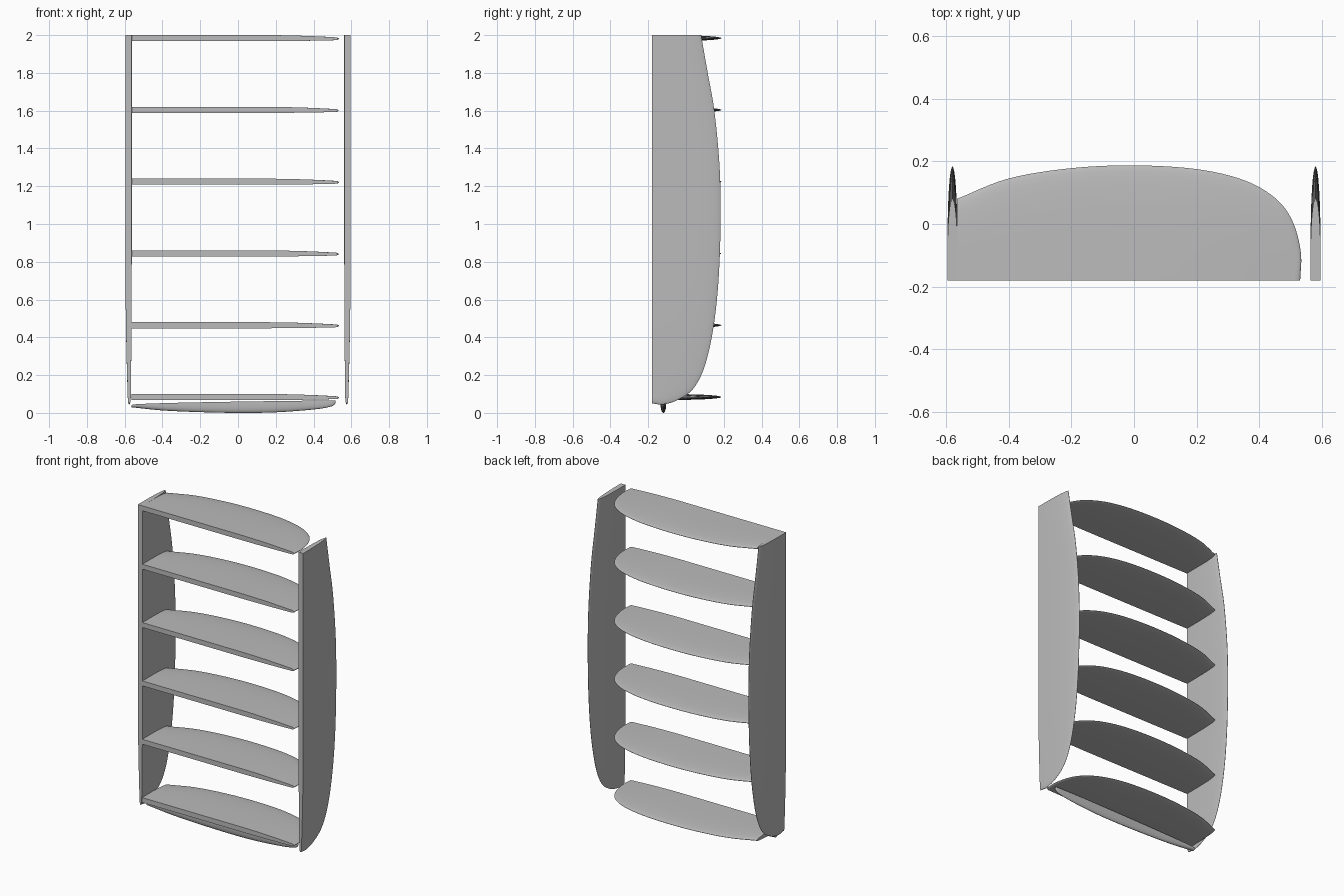
import bpy, bmesh, math
from mathutils import Vector

cube = bpy.data.objects.get("Cube")
if cube:
    bpy.data.objects.remove(cube, do_unlink=True)

grey = bpy.data.materials.new("plain grey")
grey.use_nodes = True
grey.diffuse_color = (0.5, 0.5, 0.5, 1)
bsdf = next(n for n in grey.node_tree.nodes if n.type == 'BSDF_PRINCIPLED')
bsdf.inputs["Base Color"].default_value = (0.5, 0.5, 0.5, 1)


def smooth_path(points, steps=6):
    """Catmull-Rom curve through 2D points."""
    p = [Vector(q) for q in points]
    p = [p[0] * 2 - p[1]] + p + [p[-1] * 2 - p[-2]]
    path = []
    for a, b, c, d in zip(p, p[1:], p[2:], p[3:]):
        for i in range(steps):
            t = i / steps
            path.append(0.5 * (2 * b + (c - a) * t + (2 * a - 5 * b + 4 * c - d) * t * t
                               + (3 * b - a - 3 * c + d) * t ** 3))
    return path + [p[-2]]


def half_board(name, outline, edge, thick, place, rows=10):
    """Board split lengthwise: square cut edge, thinning to a rounded rail."""
    path = smooth_path(outline)
    root = path[0].x
    reach = max(abs(q.x - root) for q in path)
    sign = 1 if path[-1].x > root else -1
    bm = bmesh.new()
    decks, bellies, f = [], [], 0
    for q in path:
        f = max(f, abs(q.x - root) / reach)
        cut = Vector((root + sign * reach * f * 0.97, edge(f)))
        full = thick * (1 - 0.5 * max(0, (f - 0.65) / 0.35) ** 2)
        deck, belly = [], []
        for j in range(rows + 1):
            u = math.sin(j / rows * math.pi / 2)
            s, w = cut.lerp(q, u)
            half = full / 2 * max(0.06, math.sqrt(max(0, 1 - u ** 3)))
            mid = -0.4 * (thick - full) / 2
            deck.append(bm.verts.new(place(s, w, mid + half)))
            belly.append(bm.verts.new(place(s, w, mid - half)))
        decks.append(deck)
        bellies.append(belly)
    # Skin each station as a closed loop, then cap the two ends
    loops = [d + b[::-1] for d, b in zip(decks, bellies)]
    for a, b in zip(loops, loops[1:]):
        for k in range(len(a)):
            n = (k + 1) % len(a)
            bm.faces.new((a[k], a[n], b[n], b[k]))
    bm.faces.new(loops[0])
    bm.faces.new(loops[-1][::-1])
    bmesh.ops.remove_doubles(bm, verts=bm.verts, dist=0.0002)
    bmesh.ops.recalc_face_normals(bm, faces=bm.faces)
    mesh = bpy.data.meshes.new(name)
    bm.to_mesh(mesh)
    bm.free()
    mesh.materials.append(grey)
    obj = bpy.data.objects.new(name, mesh)
    bpy.context.collection.objects.link(obj)
    bpy.ops.object.select_all(action='DESELECT')
    bpy.context.view_layer.objects.active = obj
    obj.select_set(True)
    bpy.ops.object.shade_smooth_by_angle(angle=math.radians(35))
    return obj


FRONT = -0.18

# Upright side panels
panel_outline = [(2, 0.08), (1.8, 0.115), (1.6, 0.15), (1.3, 0.178), (1, 0.183), (0.7, 0.172),
                 (0.45, 0.145), (0.25, 0.1), (0.13, 0.04), (0.07, -0.04), (0.045, -0.12),
                 (0.05, FRONT)]
for side, label in ((-1, "right"), (1, "left")):
    half_board(label + "_side_panel", panel_outline, lambda f: FRONT, 0.033,
               lambda s, w, t: (side * (0.579 + t), w, s))

# Six shelves
shelf_outline = [(-0.565, 0.08), (-0.4, 0.145), (-0.2, 0.178), (0, 0.187), (0.2, 0.175),
                 (0.35, 0.14), (0.45, 0.083), (0.505, 0.01), (0.532, -0.09), (0.53, FRONT)]
for i in range(6):
    height = 0.084 + i * 0.38
    half_board("shelf_%d" % (i + 1), shelf_outline, lambda f: FRONT, 0.032,
               lambda s, w, t: (s, w, height + t))

# Kick board standing on edge beneath the lowest shelf
kick_outline = [(-0.565, 0.03), (-0.4, 0.013), (-0.2, 0.004), (0, 0), (0.2, 0.003),
                (0.4, 0.018), (0.49, 0.033), (0.515, 0.05), (0.515, 0.066)]
half_board("kick_board", kick_outline, lambda f: 0.042 + 0.024 * math.sqrt(f), 0.03,
           lambda s, w, t: (s, -0.12 - t, w), rows=6)
